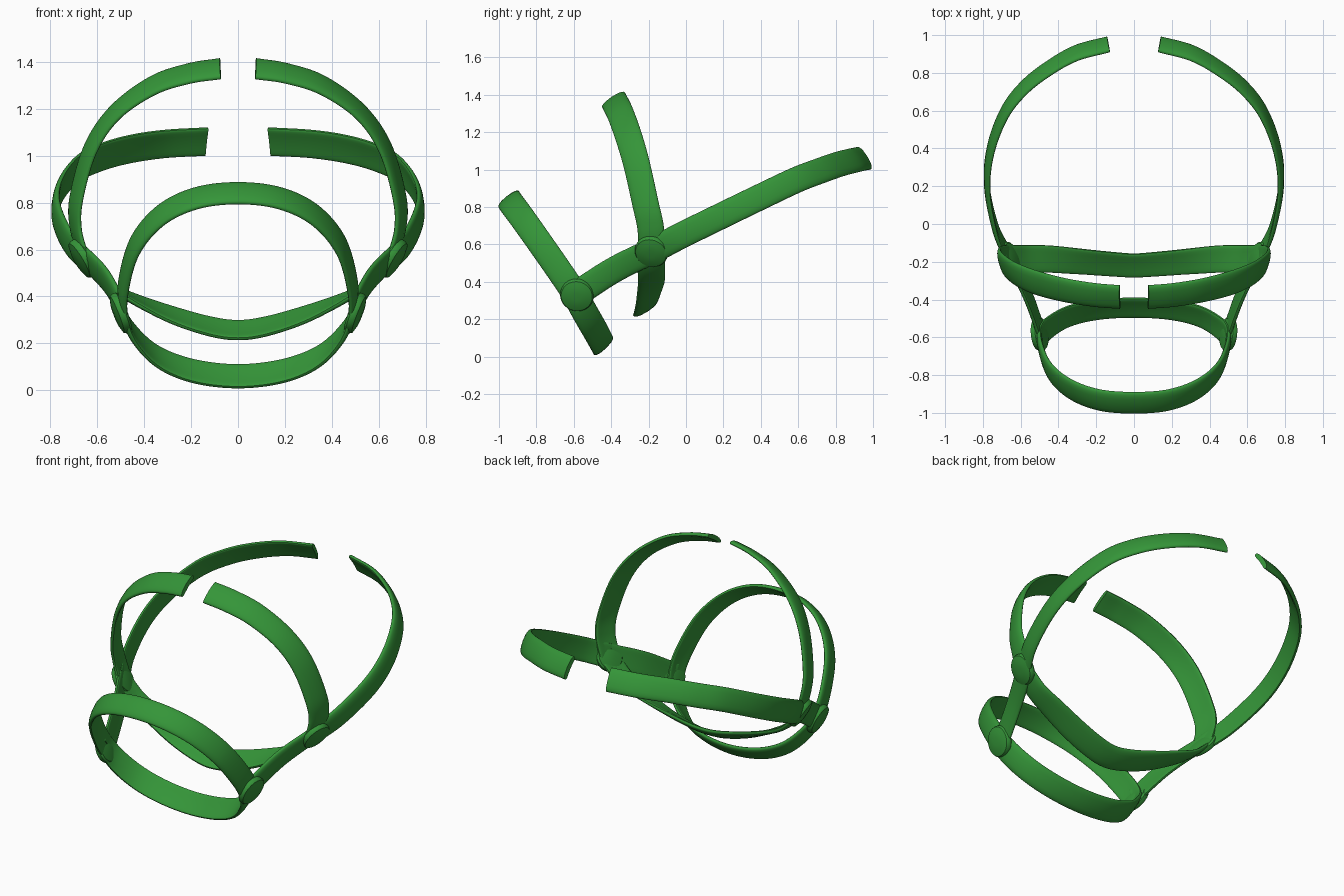
import bpy, bmesh, math
from mathutils import Vector as V

if "Cube" in bpy.data.objects:
    bpy.data.objects.remove(bpy.data.objects["Cube"])

green = bpy.data.materials.new("green")
green.diffuse_color = (0.035, 0.3, 0.04, 1)
green.use_nodes = True
green.node_tree.nodes["Principled BSDF"].inputs["Base Color"].default_value = green.diffuse_color


def finish(bm, name, mirror):
    bmesh.ops.recalc_face_normals(bm, faces=bm.faces)
    me = bpy.data.meshes.new(name)
    bm.to_mesh(me)
    bm.free()
    ob = bpy.data.objects.new(name, me)
    bpy.context.collection.objects.link(ob)
    me.materials.append(green)
    if mirror:
        ob.modifiers.new("mirror", 'MIRROR')
    bpy.ops.object.select_all(action='DESELECT')
    ob.select_set(True)
    bpy.context.view_layer.objects.active = ob
    bpy.ops.object.shade_smooth_by_angle(angle=math.radians(40))


def spline(p, closed, steps=10):
    """Catmull-Rom through the given vectors."""
    n, out = len(p), []
    for i in range(n if closed else n - 1):
        if closed:
            a, b, c, d = (p[(i + k) % n] for k in (-1, 0, 1, 2))
        else:
            b, c = p[i], p[i + 1]
            a = p[i - 1] if i else b * 2 - c
            d = p[i + 2] if i + 2 < n else c * 2 - b
        for k in range(steps):
            t = k / steps
            out.append(0.5 * (2 * b + (c - a) * t + (2 * a - 5 * b + 4 * c - d) * t * t
                              + (3 * b - a - 3 * c + d) * t ** 3))
    return out if closed else out + [p[-1]]


def section(half, thick=0.028, n=24):
    """Rounded strap section, bowed slightly outward."""
    pts = []
    for i in range(n):
        a = 2 * math.pi * i / n
        c, s = math.cos(a), math.sin(a)
        w = math.copysign(abs(c) ** 0.5, c)
        h = math.copysign(abs(s) ** 0.7, s) * thick / 2
        pts.append((w * half, h + 0.008 * (1 - w * w) - 0.003))
    return pts


def strap(name, path, widths, centre, half, closed=False, mirror=False):
    """Sweep the section; widths give the across-strap direction at each point."""
    P = spline([V(p) for p in path], closed)
    W = spline([V(w) for w in widths], closed)
    bm, rings, m = bmesh.new(), [], len(P)
    prof = section(half)
    for i, p in enumerate(P):
        nxt = P[(i + 1) % m] if closed else P[min(i + 1, m - 1)]
        prv = P[i - 1] if closed else P[max(i - 1, 0)]
        t = (nxt - prv).normalized()
        w = (W[i] - t * W[i].dot(t)).normalized()
        n = t.cross(w)
        if n.dot(p - V(centre)) < 0:
            n = -n
        rings.append([bm.verts.new(p + w * a + n * b) for a, b in prof])
    k = len(prof)
    for i in range(m if closed else m - 1):
        r, q = rings[i], rings[(i + 1) % m]
        for j in range(k):
            bm.faces.new((r[j], r[(j + 1) % k], q[(j + 1) % k], q[j]))
    if not closed:
        bm.faces.new(rings[0])
        bm.faces.new(rings[-1])
    finish(bm, name, mirror)


def flip(pts):
    return [(-x, y, z) for x, y, z in reversed(pts)]


# noseband: closed tilted ring (half path, then mirrored)
nose = [(0.18, -0.934, 0.82), (0.33, -0.88, 0.747), (0.438, -0.79, 0.62), (0.487, -0.675, 0.455),
        (0.487, -0.595, 0.335), (0.44, -0.54, 0.235), (0.34, -0.485, 0.14), (0.19, -0.452, 0.08)]
nw = [(0.04, 0.78, 0.62), (0.08, 0.78, 0.62), (0.12, 0.78, 0.62), (0.15, 0.78, 0.6),
      (0.15, 0.8, 0.55), (0.12, 0.76, 0.64), (0.08, 0.74, 0.67), (0.03, 0.72, 0.69)]
strap("noseband", [(0, -0.948, 0.842)] + nose + [(0, -0.441, 0.058)] + flip(nose),
      [(0, 0.78, 0.62)] + nw + [(0, 0.72, 0.69)] + flip(nw), (0, -0.69, 0.45), 0.07, closed=True)

# throat strap: hangs between the two upper joints
throat = [(0.655, -0.185, 0.545), (0.56, -0.185, 0.455), (0.45, -0.185, 0.393),
          (0.28, -0.198, 0.32), (0.12, -0.211, 0.271)]
tw = [(0.1, 1, 0), (0.1, 1, 0.08), (0.06, 1, 0.25), (0, 0.9, 0.45), (0, 0.86, 0.52)]
strap("throat_strap", throat + [(0, -0.218, 0.255)] + flip(throat),
      tw + [(0, 0.85, 0.53)] + flip(tw), (0, -0.2, 0.9), 0.073)

# cheek pieces between the joints
strap("cheek_strap", [(0.488, -0.585, 0.335), (0.56, -0.385, 0.463), (0.655, -0.18, 0.565)],
      [(0.1, -0.5, 0.86), (0.12, -0.5, 0.86), (0.2, -0.48, 0.86)], (0, -0.3, 0.5), 0.07, mirror=True)

# brow straps, open at the middle
strap("brow_strap",
      [(0.655, -0.183, 0.56), (0.692, -0.19, 0.69), (0.69, -0.218, 0.82), (0.63, -0.265, 1.03),
       (0.525, -0.31, 1.185), (0.365, -0.352, 1.3), (0.21, -0.377, 1.352), (0.075, -0.388, 1.373)],
      [(0.2, 1, 0), (0.25, 1, 0.1), (0.3, 1, 0.14), (0.28, 1, 0.25),
       (0.2, 0.95, 0.35), (0.12, 0.9, 0.5), (0.05, 0.85, 0.54), (0, 0.83, 0.56)],
      (0, -0.2, 0.75), 0.073, mirror=True)

# crown straps, sweeping round the back, open at the middle
strap("crown_strap",
      [(0.66, -0.18, 0.565), (0.73, -0.03, 0.645), (0.775, 0.2, 0.758), (0.757, 0.4, 0.855),
       (0.685, 0.59, 0.945), (0.585, 0.72, 0.995), (0.46, 0.82, 1.03), (0.31, 0.905, 1.052),
       (0.135, 0.953, 1.062)],
      [(0.1, -0.46, 0.88), (0, -0.46, 0.88), (-0.06, -0.46, 0.88), (-0.1, -0.46, 0.88),
       (-0.1, -0.48, 0.87), (-0.09, -0.5, 0.86), (-0.06, -0.53, 0.85), (-0.03, -0.55, 0.83),
       (0, -0.55, 0.83)],
      (0, 0.2, 0.8), 0.07, mirror=True)


# round joint discs, softly domed on both faces
def disc(name, pos, normal, radius):
    bm = bmesh.new()
    rot = V(normal).to_track_quat('Z', 'Y')
    rings = []
    for r, h in ((0.3, -0.029), (0.9, -0.022), (1, -0.012), (1, 0.004), (0.93, 0.015),
                 (0.6, 0.024), (0.25, 0.027)):
        rings.append([bm.verts.new(V(pos) + rot @ V((radius * r * math.cos(a * math.pi / 20),
                      radius * r * math.sin(a * math.pi / 20), h))) for a in range(40)])
    for r, q in zip(rings, rings[1:]):
        for j in range(40):
            bm.faces.new((r[j], r[(j + 1) % 40], q[(j + 1) % 40], q[j]))
    bm.faces.new(rings[0])
    bm.faces.new(rings[-1])
    finish(bm, name, True)


disc("upper_joint", (0.665, -0.185, 0.56), (0.84, -0.2, -0.5), 0.09)
disc("nose_joint", (0.502, -0.583, 0.328), (0.93, -0.1, -0.36), 0.09)
